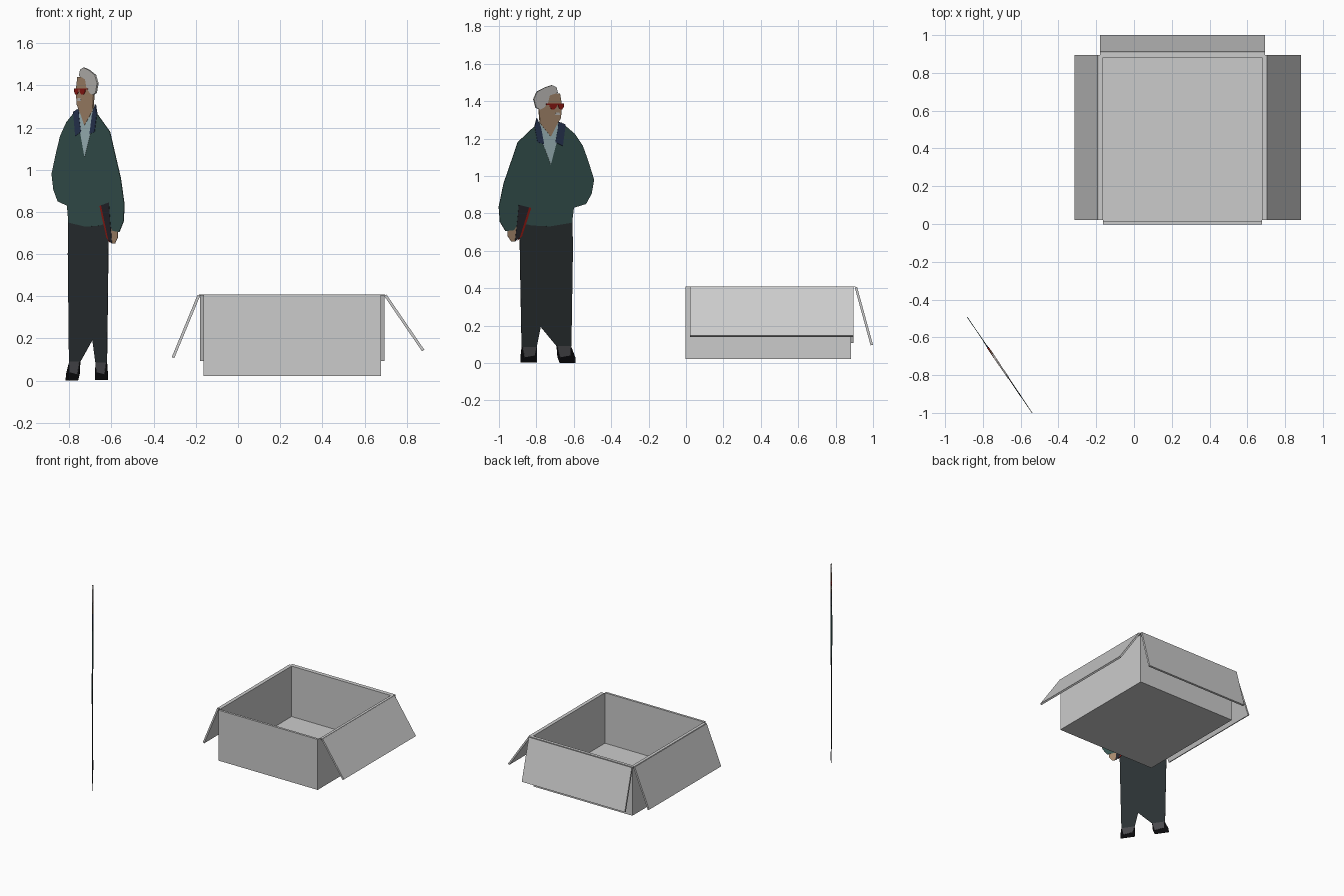
import bpy, bmesh
from mathutils import Vector

if "Cube" in bpy.data.objects:
    bpy.data.objects.remove(bpy.data.objects["Cube"])


def add_object(name, bm, color=None):
    bmesh.ops.recalc_face_normals(bm, faces=bm.faces)
    mesh = bpy.data.meshes.new(name)
    bm.to_mesh(mesh)
    bm.free()
    obj = bpy.data.objects.new(name, mesh)
    bpy.context.collection.objects.link(obj)
    if color:
        mat = bpy.data.materials.new(name)
        mat.diffuse_color = (*[(c / 255) ** 2.2 for c in color], 1)
        mat.use_nodes = True
        mat.node_tree.nodes["Principled BSDF"].inputs["Base Color"].default_value = mat.diffuse_color
        mesh.materials.append(mat)
    return obj


def prism(name, points, offset, color=None):
    """Polygon outline extruded by an offset vector."""
    bm = bmesh.new()
    face = bm.faces.new([bm.verts.new(p) for p in points])
    ext = bmesh.ops.extrude_face_region(bm, geom=[face], use_keep_orig=True)
    verts = [v for v in ext["geom"] if isinstance(v, bmesh.types.BMVert)]
    bmesh.ops.translate(bm, verts=verts, vec=offset)
    return add_object(name, bm, color)


# ---------- open carton ----------
X0, X1, Y0, Y1, Z0, Z1 = -0.163, 0.678, -0.003, 0.882, 0.021, 0.408

# thin shell without a top
bm = bmesh.new()
bmesh.ops.create_cube(bm, size=1)
for v in bm.verts:
    v.co = (X1 if v.co.x > 0 else X0, Y1 if v.co.y > 0 else Y0, Z1 if v.co.z > 0 else Z0)
top = max(bm.faces, key=lambda f: f.calc_center_median().z)
bmesh.ops.delete(bm, geom=[top], context="FACES_ONLY")
add_object("box_shell", bm)

# front flap folded inside against the front wall
prism("front_lip", [(X0, Y0, Z1), (X1, Y0, Z1), (X1, 0.014, Z1), (X0, 0.014, Z1)],
      (0, 0, Z0 - Z1))

# hinge ledges around the three flap sides
F0, F1 = 0.022, 0.895
LEDGE = (0, 0, -0.003)
for name, a, b, c, d in (
    ("left_hinge", -0.186, X0, F0, F1),
    ("right_hinge", X1, 0.698, F0, F1),
    ("back_hinge", -0.18, 0.694, Y1, 0.905),
):
    prism(name, [(a, c, Z1), (b, c, Z1), (b, d, Z1), (a, d, Z1)], LEDGE)


# hanging flaps: slanted thin section extruded along the hinge
def flap(name, top_pt, bottom_pt, along, width, thickness=0.013):
    a, b = Vector(top_pt), Vector(bottom_pt)
    normal = (b - a).cross(Vector(along)).normalized()
    if normal.z < 0:
        normal.negate()
    t = normal * thickness
    prism(name, [a, b, b + t, a + t], Vector(along) * width)


flap("left_flap", (-0.18, F0, 0.402), (-0.302, F0, 0.107), (0, 1, 0), F1 - F0)
flap("right_flap", (0.693, F0, 0.402), (0.873, F0, 0.139), (0, 1, 0), F1 - F0)
flap("back_flap", (-0.18, 0.902, 0.404), (-0.18, 0.987, 0.094), (1, 0, 0), 0.874)

# ---------- flat standing figure ----------
CENTRE = Vector((-0.712, -0.745, 0))
SIDE = Vector((-0.677, 1, 0))                      # direction across the cutout
NORMAL = Vector((1, 0.677, 0)).normalized()


def cutout(name, layer, color, outline):
    """Flat card part; outline is in hundredths, higher layers sit slightly proud."""
    t = 0.0008 + 0.0009 * layer
    pts = [CENTRE + SIDE * (u / 100) + Vector((0, 0, z / 100)) - NORMAL * t for u, z in outline]
    prism("figure_" + name, pts, NORMAL * 2 * t, color)


BLACK, SKIN, RED = (18, 18, 20), (165, 135, 108), (140, 30, 25)
NAVY, WHITE = (45, 58, 85), (190, 188, 184)

cutout("left_shoe", 0, BLACK, [(-13.4, 8.6), (-5.3, 8.6), (-5.2, 0.3), (-13.9, 0.3), (-14, 3)])
cutout("right_shoe", 0, BLACK, [(5.3, 9), (13, 9), (15.3, 3), (15.5, 0), (7, 0), (5.8, 3)])
cutout("left_cuff", 2, (75, 75, 78), [(-13, 8.6), (-5.6, 8.6), (-6.5, 4), (-12, 3)])
cutout("right_cuff", 2, (75, 75, 78), [(5.6, 9), (12.8, 9), (12.5, 4), (7, 3)])
cutout("trousers", 0, (46, 52, 54), [
    (-14.6, 76), (13.8, 76), (14, 60), (13.2, 9), (5.3, 9), (-3.2, 19.3),
    (-5.3, 8.6), (-13.4, 8.6), (-14, 40)])
cutout("hand", 0, SKIN, [(-21, 73), (-16, 73), (-15, 67), (-17, 65), (-19, 65), (-21, 68)])
cutout("sweater", 1, (58, 84, 81), [
    (-6, 127), (-15.5, 118), (-18.7, 108.5), (-23, 96), (-25.6, 83.5), (-25, 75.5),
    (-22, 70.5), (-17.5, 71), (-15, 75), (-8, 73.5), (1.6, 73), (13.5, 75), (14.5, 83),
    (21, 85), (24, 90.5), (25.3, 98), (22, 108.5), (19.3, 116), (15, 122.5), (8, 128.5)])
cutout("book", 2, (42, 42, 48), [(-15, 84.5), (-9.5, 83.2), (-14.5, 67), (-17, 65), (-15.8, 76)])
cutout("book_edge", 2, RED, [(-9.5, 83.2), (-8.4, 82.8), (-13.2, 68), (-15.5, 65.5), (-14.5, 67)])
cutout("shirt", 2, (165, 190, 195), [(-4, 129), (-2, 117), (2.1, 106), (5, 117), (6.4, 128)])
cutout("left_collar", 3, NAVY, [(-5.3, 131), (-6.5, 126), (-5, 118), (-1.5, 117), (-3.2, 126)])
cutout("right_collar", 3, NAVY, [(6.2, 129), (10, 127.5), (8.5, 116), (4.5, 118), (5.8, 125)])
cutout("head", 3, SKIN, [
    (-4.3, 136), (-3.6, 128), (2.1, 121), (4.8, 126.5), (7.5, 131), (8, 138), (7, 144), (-1, 144)])
cutout("hair", 4, WHITE, [
    (2.7, 148.5), (5, 147.5), (5.8, 144.5), (1.5, 143), (0.5, 139), (-1.6, 136.5),
    (-3.7, 135.5), (-5.8, 136.5), (-7, 141), (-5.3, 145), (-1, 147.3)])
cutout("moustache", 4, WHITE, [(4.3, 132.6), (7, 132.6), (6.6, 134), (4.8, 134)])

# glasses: two lenses joined by a bridge
for name, u, r in (("left_lens", 3.2, 1.9), ("right_lens", 7.5, 1.5)):
    cutout(name, 5, RED, [(u - r, 138.6), (u + r, 138.6), (u + r, 137), (u + r * 0.4, 135.6),
                          (u - r * 0.4, 135.6), (u - r, 137)])
cutout("glasses_bridge", 5, RED, [(-0.5, 138.6), (7, 138.6), (7, 138), (-0.5, 138)])
